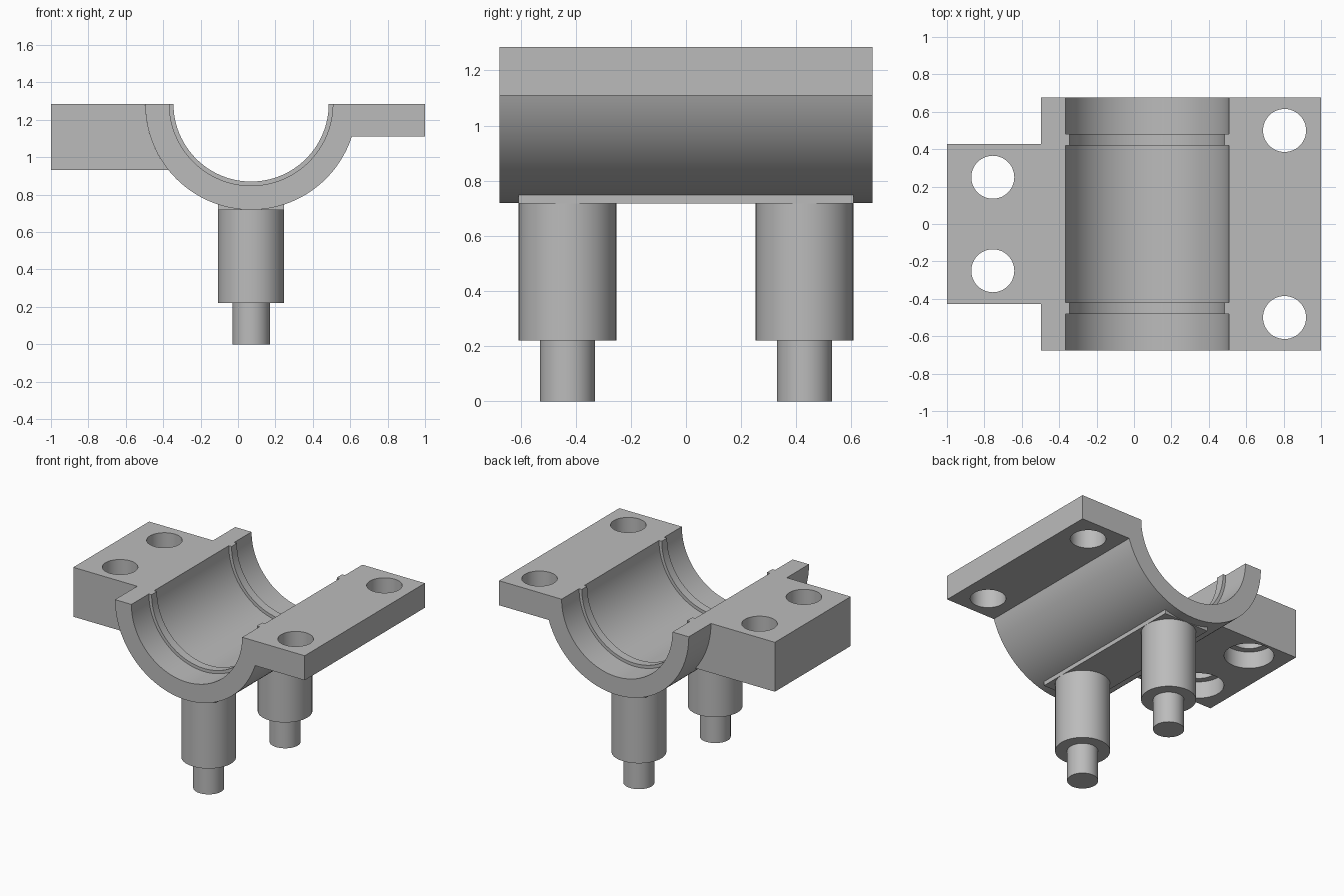
import bpy, bmesh, math

if "Cube" in bpy.data.objects:
    bpy.data.objects.remove(bpy.data.objects["Cube"])

CX, TOP = 0.07, 1.285          # bore axis, also the split plane height
R_OUT, R_BORE, R_RIB = 0.566, 0.437, 0.415
HALF_LEN = 0.677

steel = bpy.data.materials.new("plain_grey")
steel.use_nodes = True
GREY = (0.5, 0.5, 0.5, 1)
steel.diffuse_color = GREY
steel.node_tree.nodes["Principled BSDF"].inputs["Base Color"].default_value = GREY


def arc(radius, start, end, steps=64):
    """Points in the XZ plane around the bore axis, angles in degrees."""
    result = []
    for i in range(steps + 1):
        a = math.radians(start + (end - start) * i / steps)
        result.append((CX + radius * math.cos(a), TOP + radius * math.sin(a)))
    return result


def finish(name, bm):
    bmesh.ops.recalc_face_normals(bm, faces=bm.faces)
    mesh = bpy.data.meshes.new(name)
    bm.to_mesh(mesh)
    bm.free()
    mesh.materials.append(steel)
    obj = bpy.data.objects.new(name, mesh)
    bpy.context.collection.objects.link(obj)
    return obj


def extrude_profile(name, points, y0, y1):
    bm = bmesh.new()
    face = bm.faces.new([bm.verts.new((x, y0, z)) for x, z in points])
    grown = bmesh.ops.extrude_face_region(bm, geom=[face])["geom"]
    moved = [v for v in grown if isinstance(v, bmesh.types.BMVert)]
    bmesh.ops.translate(bm, verts=moved, vec=(0, y1 - y0, 0))
    return finish(name, bm)


def lathe(name, x, y, outline, steps=48):
    """Solid of revolution about a vertical axis from (radius, z) points."""
    bm = bmesh.new()
    rings = []
    for r, z in outline:
        rings.append([bm.verts.new((x + r * math.cos(math.tau * i / steps),
                                    y + r * math.sin(math.tau * i / steps), z))
                      for i in range(steps)])
    for low, high in zip(rings, rings[1:]):
        for i in range(steps):
            j = (i + 1) % steps
            bm.faces.new((low[i], low[j], high[j], high[i]))
    bm.faces.new(rings[0])
    bm.faces.new(rings[-1])
    return finish(name, bm)


def drill(target, cutter):
    mod = target.modifiers.new("hole", "BOOLEAN")
    mod.operation = "DIFFERENCE"
    mod.solver = "EXACT"
    mod.object = cutter
    bpy.context.view_layer.objects.active = target
    bpy.ops.object.modifier_apply(modifier=mod.name)
    bpy.data.objects.remove(cutter)


parts = []

# Half shell with the full-length right-hand bolt flange
FLANGE_Z = 1.11
meet = -math.degrees(math.asin((TOP - FLANGE_Z) / R_OUT))
shell = extrude_profile(
    "bearing_shell",
    arc(R_OUT, -180, meet) + [(1, FLANGE_Z), (1, TOP)] + arc(R_BORE, 0, -180),
    -HALF_LEN, HALF_LEN)
parts.append(shell)

# Shorter, thicker bolt flange on the other side
THICK_Z = 0.933
meet = -180 + math.degrees(math.asin((TOP - THICK_Z) / R_OUT))
block = extrude_profile(
    "thick_flange",
    [(-1, TOP), (-1, THICK_Z)] + arc(R_OUT, meet, -180, 24),
    -0.427, 0.427)
parts.append(block)

# Bolt holes, counterbored from below in the thick flange
for side in (-1, 1):
    drill(shell, lathe("cutter", 0.805, side * 0.5, [(0.115, 1), (0.115, 1.4)]))
    step = THICK_Z + 0.12
    drill(block, lathe("cutter", -0.755, side * 0.25,
                       [(0.16, 0.8), (0.16, step), (0.115, step), (0.115, 1.4)]))

# Raised ribs inside the bore
for label, side in (("front", -1), ("back", 1)):
    parts.append(extrude_profile(
        label + "_bore_rib",
        arc(R_BORE, -180, 0) + arc(R_RIB, 0, -180),
        side * 0.42, side * 0.48))

# Flat pad under the shell
parts.append(extrude_profile(
    "mounting_pad",
    [(CX - 0.177, 0.718), (CX + 0.177, 0.718),
     (CX + 0.177, 0.76), (CX - 0.177, 0.76)],
    -0.607, 0.607))

# Stepped posts with a narrower pin at the foot
for label, side in (("front", -1), ("back", 1)):
    parts.append(lathe(
        label + "_post", CX, side * 0.43,
        [(0.1, 0), (0.1, 0.22), (0.177, 0.22), (0.177, 0.73)]))

# Smooth the round walls and keep the edges crisp
bpy.ops.object.select_all(action="DESELECT")
for part in parts:
    part.select_set(True)
bpy.context.view_layer.objects.active = shell
bpy.ops.object.shade_smooth_by_angle(angle=math.radians(30))
